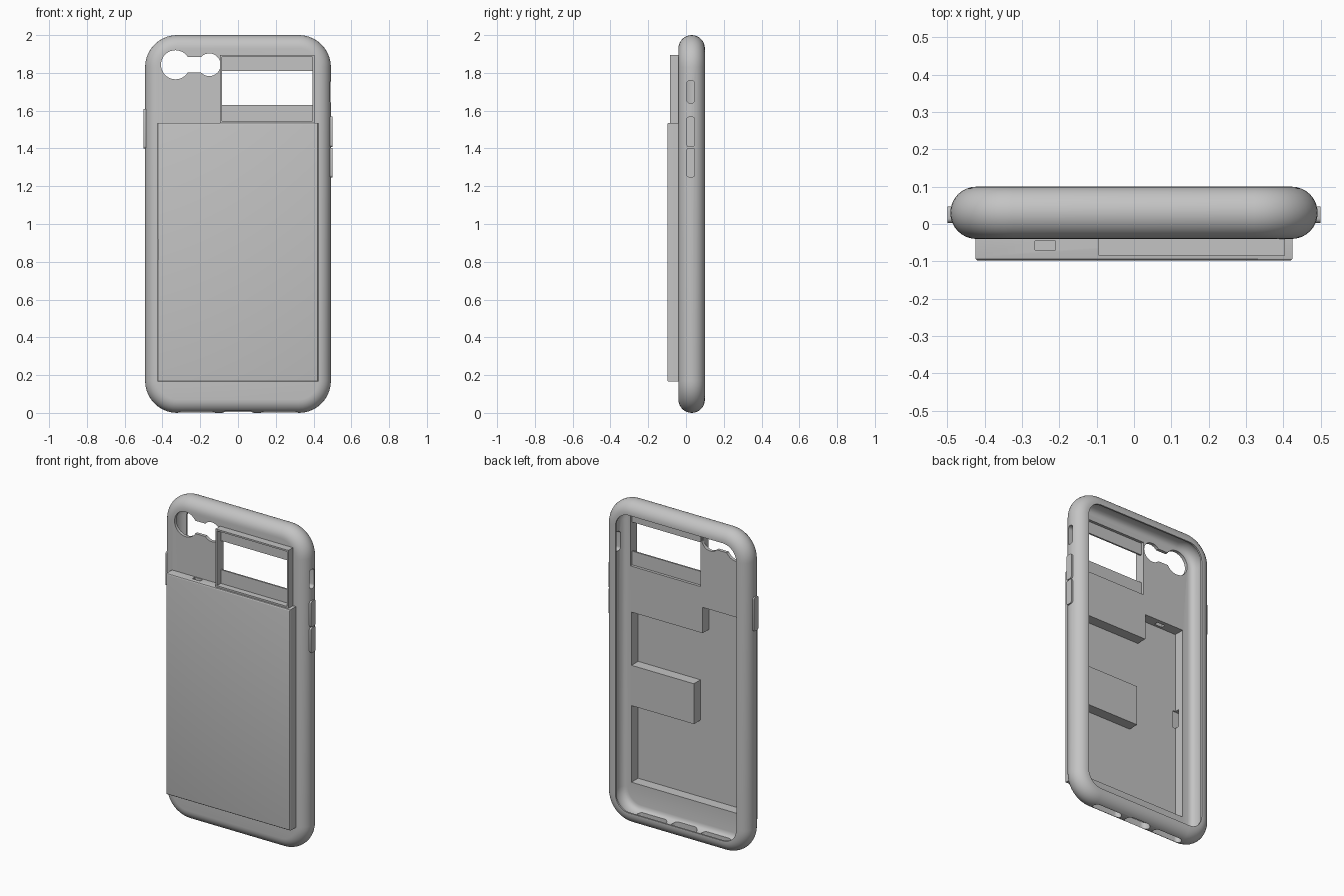
import bpy, bmesh, math
from mathutils import Vector

cube = bpy.data.objects.get("Cube")
if cube:
    bpy.data.objects.remove(cube, do_unlink=True)

grey = bpy.data.materials.new("grey_plastic")
grey.use_nodes = True
COLOUR = (0.55, 0.55, 0.55, 1)
grey.diffuse_color = COLOUR
grey.node_tree.nodes["Principled BSDF"].inputs["Base Color"].default_value = COLOUR


def finish(name, bm):
    bmesh.ops.recalc_face_normals(bm, faces=bm.faces)
    mesh = bpy.data.meshes.new(name)
    bm.to_mesh(mesh)
    bm.free()
    mesh.materials.append(grey)
    ob = bpy.data.objects.new(name, mesh)
    bpy.context.collection.objects.link(ob)
    return ob


def box(name, x, y, z, front_bevel=0.0):
    bm = bmesh.new()
    bmesh.ops.create_cube(bm, size=1)
    for v in bm.verts:
        v.co = Vector([(a + b) / 2 + c * (b - a) for (a, b), c in zip((x, y, z), v.co)])
    if front_bevel:
        edges = [e for e in bm.edges if all(v.co.y < y[0] + 0.001 for v in e.verts)]
        bmesh.ops.bevel(bm, geom=edges, offset=front_bevel, segments=3, profile=0.5, affect='EDGES')
    return finish(name, bm)


def outline(w, h, r, steps=10):
    """Rounded rectangle points around the origin."""
    pts = []
    for i, (sx, sy) in enumerate([(1, 1), (-1, 1), (-1, -1), (1, -1)]):
        for k in range(steps + 1):
            a = math.pi / 2 * (i + k / steps)
            pts.append((sx * (w - r) + r * math.cos(a), sy * (h - r) + r * math.sin(a)))
    return pts


def prism(name, pts, axis, centre, depth):
    """Extrude a 2D outline along an axis, both ways from the centre."""
    bm = bmesh.new()
    loops = []
    for d in (-depth, depth):
        place = {'X': lambda u, v: (d, u, v), 'Y': lambda u, v: (u, d, v), 'Z': lambda u, v: (u, v, d)}[axis]
        loops.append([bm.verts.new(Vector(place(u, v)) + Vector(centre)) for u, v in pts])
    skin(bm, loops)
    return finish(name, bm)


def skin(bm, loops):
    n = len(loops[0])
    for a, b in zip(loops, loops[1:]):
        for i in range(n):
            bm.faces.new((a[i], a[(i + 1) % n], b[(i + 1) % n], b[i]))
    bm.faces.new(loops[0])
    bm.faces.new(loops[-1])


def cut(ob, cutters):
    for c in cutters:
        mod = ob.modifiers.new("cut", 'BOOLEAN')
        mod.operation = 'DIFFERENCE'
        mod.solver = 'EXACT'
        mod.object = c
        bpy.context.view_layer.objects.active = ob
        bpy.ops.object.modifier_apply(modifier=mod.name)


def circle(r, n=40):
    return [(r * math.cos(2 * math.pi * i / n), r * math.sin(2 * math.pi * i / n)) for i in range(n)]


# Shell: a rounded section swept around the case outline (inset, y)
R = 0.07
section = [(R - R * math.sin(t), 0.03 - R * math.cos(t))
           for t in [math.pi * i / 16 for i in range(17)]]
section += [(0.077, 0.1), (0.077, 0.09), (0.06, 0.08), (0.045, 0.06), (0.04, 0.035),
            (0.043, 0.01), (0.052, -0.008), (0.064, -0.017), (0.08, -0.02)]
bm = bmesh.new()
skin(bm, [[bm.verts.new((x, y, z + 1)) for x, z in outline(0.492 - d, 1 - d, 0.17 - d)]
          for d, y in section])
case_shell = finish("case_shell", bm)

# Card compartment on the front
card_box = box("card_box", (-0.425, 0.425), (-0.098, -0.03), (0.165, 1.535), 0.008)

# Cutters
pocket = box("pocket_cutter", (-0.375, 0.388), (-0.085, 0.0), (0.205, 1.42))
window = box("window_cutter", (-0.085, 0.395), (-0.15, 0.0), (1.545, 1.885))
lens = [prism("lens_cutter", circle(0.077), 'Y', (-0.331, -0.03, 1.843), 0.04),
        prism("flash_cutter", circle(0.06), 'Y', (-0.152, -0.03, 1.843), 0.04),
        box("lens_bridge_cutter", (-0.31, -0.17), (-0.07, 0.01), (1.803, 1.883))]
mute = prism("mute_cutter", outline(0.021, 0.06, 0.018), 'X', (0.48, 0.025, 1.7), 0.06)
ports = [prism("port_cutter", outline(w, h, h * 0.95), 'Z', (x, 0.025, 0.02), 0.05)
         for x, w, h in [(-0.22, 0.1, 0.025), (0, 0.085, 0.033), (0.22, 0.1, 0.025)]]
slot = box("slot_cutter", (-0.265, -0.21), (-0.07, -0.045), (1.38, 1.6))
notch = box("notch_cutter", (-0.45, -0.36), (-0.092, -0.055), (0.81, 0.92))

cut(case_shell, [pocket, window, mute] + lens + ports)
cut(card_box, [pocket, slot, notch])

# Window frame with recessed upper and lower bands
window_frame = box("window_frame", (-0.095, 0.405), (-0.085, -0.03), (1.53, 1.895))
cut(window_frame, [window])
upper_band = box("upper_window_band", (-0.09, 0.4), (-0.047, -0.037), (1.81, 1.89))
lower_band = box("lower_window_band", (-0.09, 0.4), (-0.047, -0.037), (1.535, 1.63))

# Raised blocks inside the pocket
upper_block = box("upper_pocket_block", (-0.1, 0.39), (-0.09, -0.02), (1.26, 1.535))
middle_block = box("middle_pocket_block", (-0.04, 0.39), (-0.09, -0.02), (0.68, 0.93))

# Side buttons
for name, side, z, half in [("volume_up_button", 1, 1.488, 0.08),
                            ("volume_down_button", 1, 1.325, 0.078),
                            ("power_button", -1, 1.505, 0.105)]:
    prism(name, outline(0.022, half, 0.012, 4), 'X', (side * 0.485, 0.025, z), 0.015)

# Tidy up: remove cutters and smooth the rounded surfaces
for c in [pocket, window, mute, slot, notch] + lens + ports:
    bpy.data.objects.remove(c, do_unlink=True)
bpy.ops.object.select_all(action='DESELECT')
for ob in bpy.context.collection.objects:
    if ob.type == 'MESH' and grey.name in ob.data.materials:
        ob.select_set(True)
        bpy.context.view_layer.objects.active = ob
bpy.ops.object.shade_smooth_by_angle(angle=math.radians(30))
